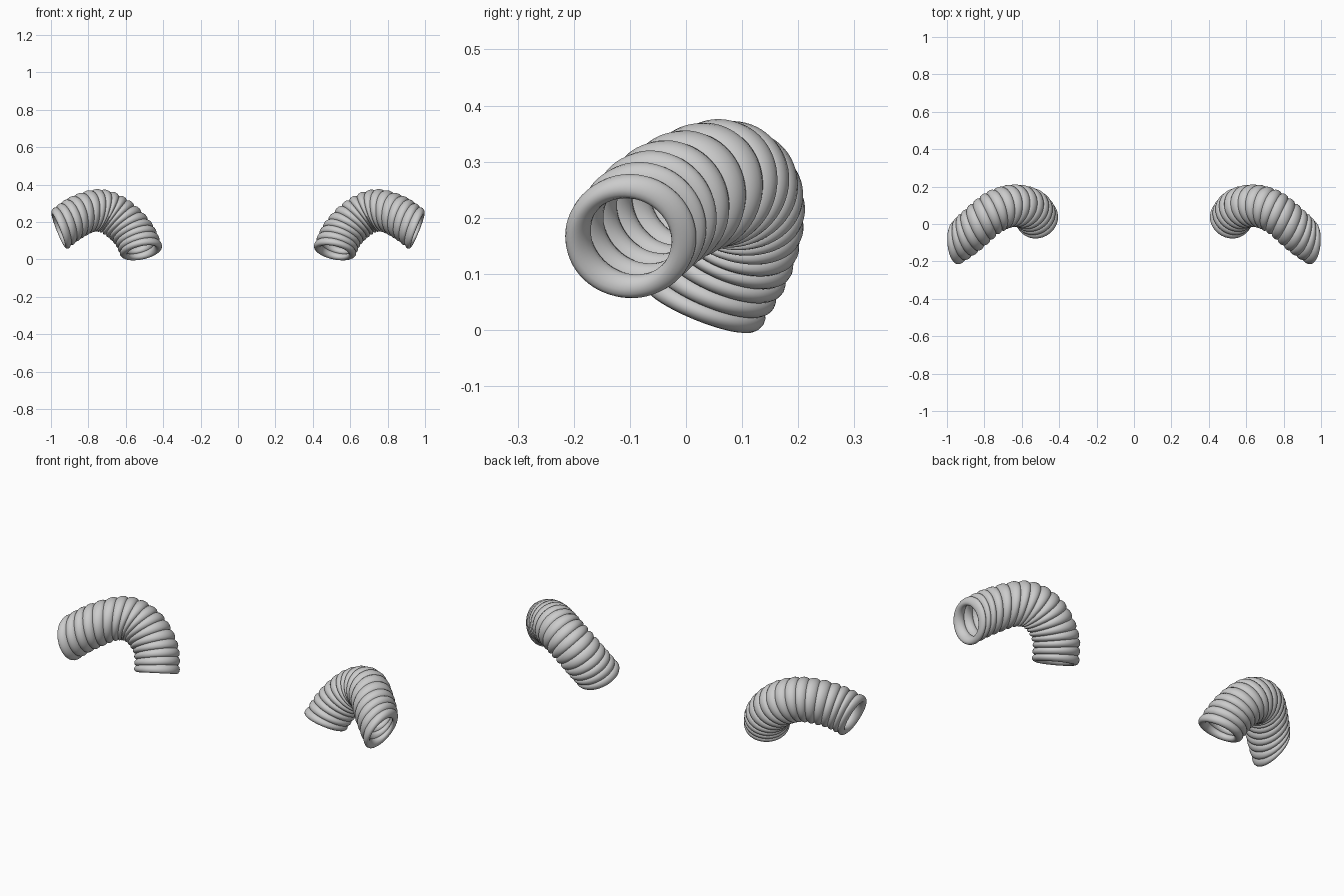
import bpy, math
from mathutils import Vector

if "Cube" in bpy.data.objects:
    bpy.data.objects.remove(bpy.data.objects["Cube"])

# Hose centre line (inner lower mouth to outer mouth) and ring-facing directions
PATH = [Vector(p) for p in [(.512, .022, .037), (.56, .08, .138), (.652, .097, .227),
                            (.755, .06, .262), (.868, -.036, .222), (.96, -.11, .156)]]
FACING = [Vector(p) for p in [(.2, .37, .9), (.42, .33, .83), (.75, .05, .6),
                              (.88, -.38, .12), (.88, -.4, -.25), (.92, -.1, -.37)]]
RINGS, AROUND, TUBE = 17, 64, 14
MAJOR, MINOR = .0955, .0195


def spline(pts, t):
    n = len(pts) - 1
    i = max(0, min(n - 1, int(t * n)))
    u = t * n - i
    b, c = pts[i], pts[i + 1]
    a = pts[i - 1] if i > 0 else 2 * b - c
    d = pts[i + 2] if i + 2 <= n else 2 * c - b
    return .5 * (2 * b + (c - a) * u + (2 * a - 5 * b + 4 * c - d) * u ** 2
                 + (3 * b - a - 3 * c + d) * u ** 3)


def bent_point(t, radius, angle):
    n = spline(FACING, t).normalized()
    side = n.cross(Vector((-.3, -.8, .5))).normalized()
    up = side.cross(n)
    return spline(PATH, t) + radius * (math.cos(angle) * side + math.sin(angle) * up)


def ribbed_hose(name, sign):
    verts, faces = [], []
    half = .56 / RINGS
    for k in range(RINGS):
        base = len(verts)
        mid = half + (1 - 2 * half) * k / (RINGS - 1)
        for i in range(AROUND):
            a = 2 * math.pi * i / AROUND
            for j in range(TUBE):
                b = 2 * math.pi * j / TUBE
                p = bent_point(mid + half * math.sin(b), MAJOR + MINOR * math.cos(b), a)
                verts.append((sign * p.x, p.y, p.z))
        for i in range(AROUND):
            for j in range(TUBE):
                i2, j2 = (i + 1) % AROUND, (j + 1) % TUBE
                q = [base + i * TUBE + j, base + i2 * TUBE + j,
                     base + i2 * TUBE + j2, base + i * TUBE + j2]
                faces.append(q if sign > 0 else q[::-1])
    me = bpy.data.meshes.new(name)
    me.from_pydata(verts, [], faces)
    me.shade_smooth()
    ob = bpy.data.objects.new(name, me)
    bpy.context.collection.objects.link(ob)


# Mirrored pair of ribbed hoses
ribbed_hose("right_hose", 1)
ribbed_hose("left_hose", -1)
